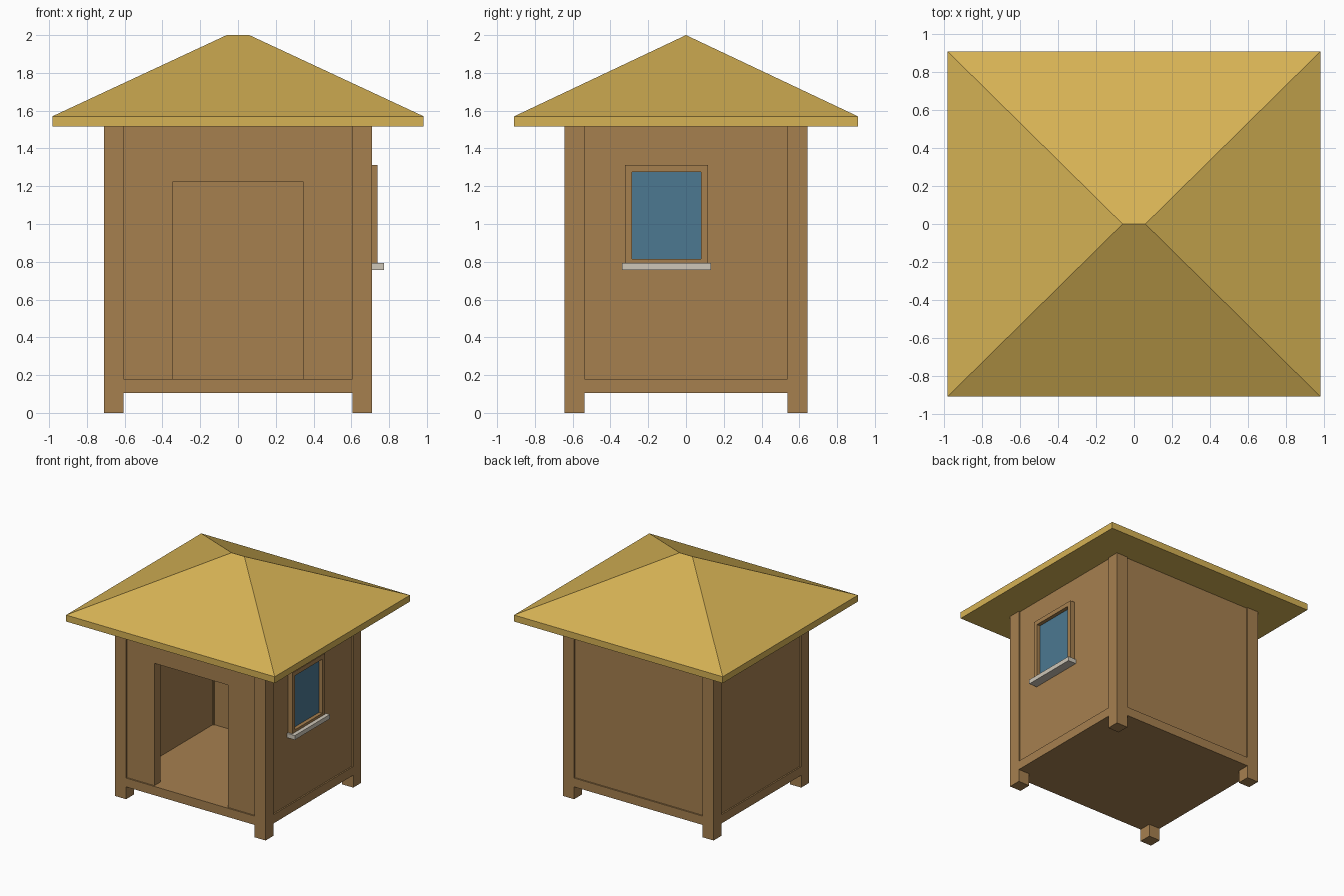
import bpy
import bmesh

if "Cube" in bpy.data.objects:
    bpy.data.objects.remove(bpy.data.objects["Cube"])


def material(name, rgb):
    m = bpy.data.materials.new(name)
    m.diffuse_color = (*rgb, 1)
    m.use_nodes = True
    m.node_tree.nodes["Principled BSDF"].inputs["Base Color"].default_value = m.diffuse_color
    return m


BROWN = material("brown wood", (0.38, 0.215, 0.078))
STRAW = material("straw yellow", (0.67, 0.445, 0.09))
BLUE = material("window blue", (0.072, 0.19, 0.285))
PALE = material("pale stone", (0.62, 0.57, 0.48))


def finish(name, bm, mat):
    bmesh.ops.recalc_face_normals(bm, faces=bm.faces)
    me = bpy.data.meshes.new(name)
    bm.to_mesh(me)
    bm.free()
    me.materials.append(mat)
    ob = bpy.data.objects.new(name, me)
    bpy.context.collection.objects.link(ob)
    return ob


def box(name, x, y, z, mat):
    """Box from (min, max) ranges."""
    bm = bmesh.new()
    bmesh.ops.create_cube(bm, size=1)
    for v in bm.verts:
        v.co = [r[0] if c < 0 else r[1] for c, r in zip(v.co, (x, y, z))]
    return finish(name, bm, mat)


def extrude(name, pts, depth, mat):
    """Extrude a flat outline along a vector."""
    bm = bmesh.new()
    f = bm.faces.new([bm.verts.new(p) for p in pts])
    r = bmesh.ops.extrude_face_region(bm, geom=[f])
    bmesh.ops.translate(bm, vec=depth,
                        verts=[g for g in r["geom"] if isinstance(g, bmesh.types.BMVert)])
    # the source face stays as the cap
    return finish(name, bm, mat)


X, Y, TOP = 0.71, 0.642, 1.515       # outer half sizes, underside of roof
FLOOR, POST, T, REC = 0.18, 0.105, 0.082, 0.012

# floor slab and corner posts
box("floor", (-X, X), (-Y, Y), (0.105, FLOOR), BROWN)
for sx, side in ((-1, "left"), (1, "right")):
    for sy, end in ((-1, "front"), (1, "back")):
        for part, z in (("foot", (0, 0.105)), ("post", (FLOOR, TOP))):
            box(f"{end}_{side}_{part}", sorted((sx * X, sx * (X - POST))),
                sorted((sy * Y, sy * (Y - POST))), z, BROWN)

# side and back walls, slightly recessed between posts
xi, yi = X - POST, Y - POST
for sx, side in ((-1, "left"), (1, "right")):
    box(f"{side}_wall", sorted((sx * (X - REC), sx * (X - REC - T))),
        (-yi, yi), (FLOOR, TOP), BROWN)
box("back_wall", (-xi, xi), (Y - REC - T, Y - REC), (FLOOR, TOP), BROWN)

# front wall with doorway
d, h = 0.347, 1.222
outline = [(-xi, FLOOR), (-d, FLOOR), (-d, h), (d, h), (d, FLOOR),
           (xi, FLOOR), (xi, TOP), (-xi, TOP)]
extrude("front_wall", [(x, -Y + REC, z) for x, z in outline], (0, T, 0), BROWN)

# window on the right wall: frame, glass and sill
xw = X - REC
y0, y1, z0, z1 = -0.322, 0.117, 0.79, 1.312
b = 0.037
box("window_frame_front", (xw, 0.738), (y0, y0 + b), (z0, z1), BROWN)
box("window_frame_back", (xw, 0.738), (y1 - b, y1), (z0, z1), BROWN)
box("window_frame_top", (xw, 0.738), (y0 + b, y1 - b), (z1 - b, z1), BROWN)
box("window_frame_bottom", (xw, 0.738), (y0 + b, y1 - b), (z0, 0.815), BROWN)
box("window_glass", (xw, xw + 0.009), (y0 + b, y1 - b), (0.815, z1 - b), BLUE)
box("window_sill", (xw, 0.772), (-0.338, 0.133), (0.757, 0.794), PALE)

# hipped roof with a very short ridge
bm = bmesh.new()
rx, ry, eave = 0.983, 0.91, 1.57
corners = [(-rx, -ry), (rx, -ry), (rx, ry), (-rx, ry)]
lo = [bm.verts.new((x, y, TOP)) for x, y in corners]
hi = [bm.verts.new((x, y, eave)) for x, y in corners]
left, right = bm.verts.new((-0.06, 0, 2)), bm.verts.new((0.06, 0, 2))
bm.faces.new(lo)
for i in range(4):
    j = (i + 1) % 4
    bm.faces.new((lo[i], lo[j], hi[j], hi[i]))
bm.faces.new((hi[0], hi[1], right, left))
bm.faces.new((hi[1], hi[2], right))
bm.faces.new((hi[2], hi[3], left, right))
bm.faces.new((hi[3], hi[0], left))
finish("roof", bm, STRAW)
